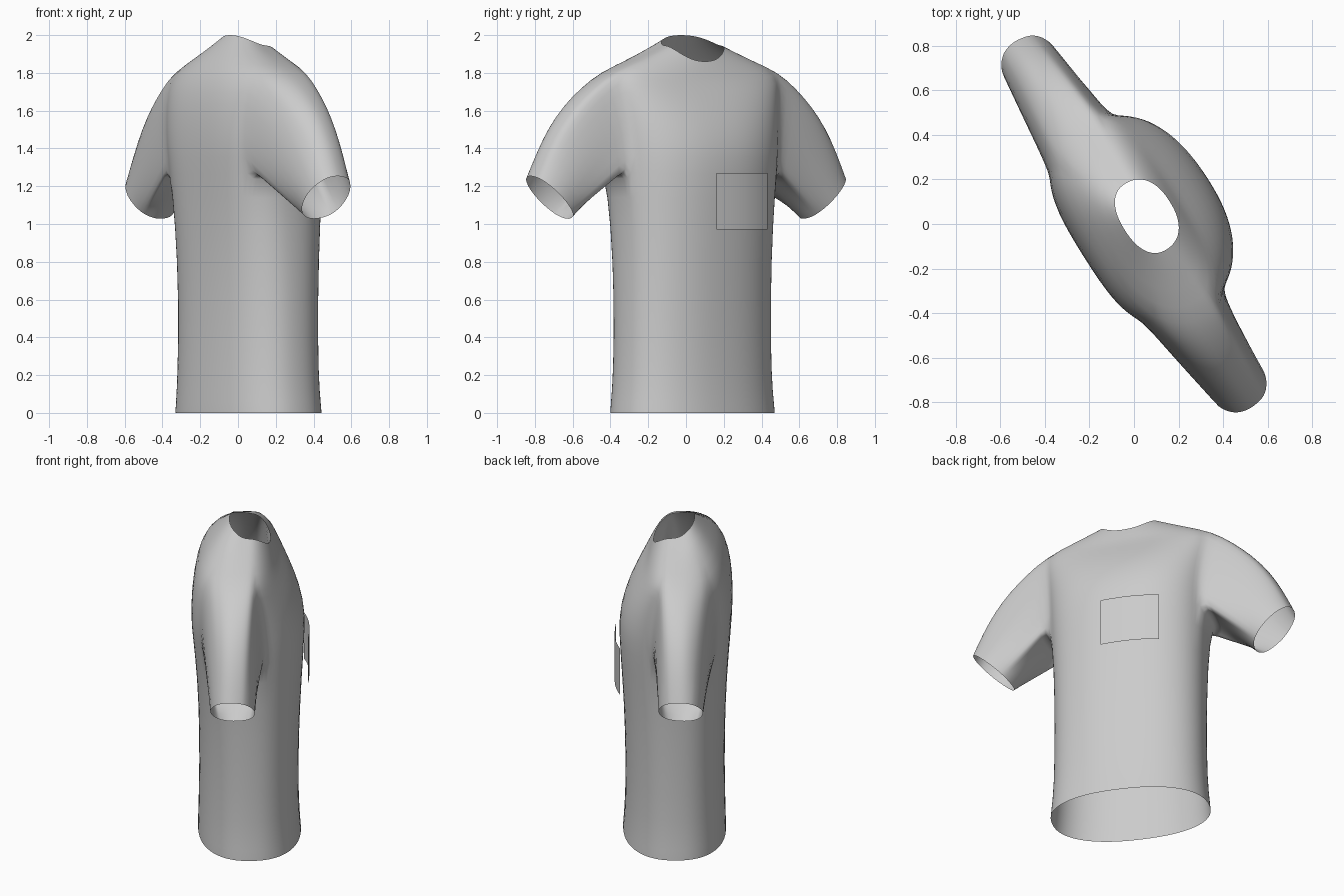
import bpy, bmesh, math
from mathutils import Vector, Matrix

cube = bpy.data.objects.get("Cube")
if cube:
    bpy.data.objects.remove(cube)

TURN = Matrix.Rotation(math.radians(-58), 4, 'Z')
MID, POWER, COLS = 0.062, 2.3, 40

grey = bpy.data.materials.new("grey_cloth")
grey.use_nodes = True
grey.diffuse_color = (0.6, 0.6, 0.6, 1)
grey.node_tree.nodes["Principled BSDF"].inputs["Base Color"].default_value = (0.6, 0.6, 0.6, 1)


def finish(bm, name, levels):
    bm.transform(TURN)
    mesh = bpy.data.meshes.new(name)
    bm.to_mesh(mesh)
    bm.free()
    mesh.materials.append(grey)
    obj = bpy.data.objects.new(name, mesh)
    bpy.context.collection.objects.link(obj)
    for p in mesh.polygons:
        p.use_smooth = True
    if levels:
        sub = obj.modifiers.new("smooth", 'SUBSURF')
        sub.levels = sub.render_levels = levels


def rounded(v, power):
    return math.copysign(abs(v) ** (2 / power), v)


# Torso rings: half width, front, back, heights at front, side and back,
# squareness of the back, twist in degrees
rings = [
    (0.475, 0.37, -0.235, 0, 0, 0, 2.3, 4),
    (0.472, 0.367, -0.235, 0.04, 0.04, 0.04, 2.3, 4),
    (0.455, 0.355, -0.23, 0.2, 0.2, 0.2, 2.3, 4),
    (0.45, 0.355, -0.225, 0.6, 0.6, 0.6, 2.3, 4),
    (0.455, 0.375, -0.24, 1.0, 1.0, 1.0, 2.5, 3),
    (0.475, 0.395, -0.265, 1.29, 1.3, 1.29, 2.8, 1),
    (0.482, 0.385, -0.272, 1.42, 1.43, 1.42, 3.1, 0),
    (0.495, 0.345, -0.268, 1.55, 1.58, 1.57, 3.1, 0),
    (0.515, 0.28, -0.25, 1.67, 1.71, 1.70, 3.0, 0),
    (0.525, 0.23, -0.215, 1.75, 1.805, 1.80, 2.6, 0),
    (0.36, 0.21, -0.14, 1.81, 1.865, 1.90, 2.3, 0),
    (0.175, 0.19, -0.05, 1.86, 1.945, 2.0, 2.3, 0),
]
# Rows and columns left open for each armhole, reaching further round the back
LOW, HIGH, FRONT, BACK = 5, 9, 2, 5
HALF = COLS // 2
armholes = {
    1: [k % COLS for k in range(-BACK, FRONT + 1)],
    -1: list(range(HALF - FRONT, HALF + BACK + 1)),
}
open_cols = {c for cols in armholes.values() for c in cols[:-1]}

bm = bmesh.new()
grid = []
for a, front, back, zf, zs, zb, square, twist in rings:
    row = []
    spin = Matrix.Rotation(math.radians(twist), 3, 'Z')
    for i in range(COLS):
        t = math.tau * i / COLS
        s = math.sin(t)
        reach, power, ztip, ease = (front - MID, POWER, zf, 2) if s > 0 else (MID - back, square, zb, 1.4)
        z = zs + (ztip - zs) * abs(s) ** ease
        p = spin @ Vector((a * rounded(math.cos(t), power), reach * rounded(s, power), z))
        row.append(bm.verts.new(p + Vector((0, MID, 0))))
    grid.append(row)

for r in range(len(grid) - 1):
    for i in range(COLS):
        if LOW <= r < HIGH and i in open_cols:
            continue
        j = (i + 1) % COLS
        bm.faces.new((grid[r][i], grid[r][j], grid[r + 1][j], grid[r + 1][i]))

# Sleeves: grown from each armhole edge to a tilted round cuff
for side, cols in armholes.items():
    loop = [grid[LOW][c] for c in cols]
    loop += [grid[r][cols[-1]] for r in range(LOW + 1, HIGH)]
    loop += [grid[HIGH][c] for c in reversed(cols)]
    loop += [grid[r][cols[0]] for r in range(HIGH - 1, LOW, -1)]
    start = [v.co.copy() for v in loop]
    prev = loop
    for k in range(1, 6):
        t = k / 5
        ring = []
        for p in start:
            phi = math.atan2((p.z - 1.55) / 0.26, (p.y + 0.01) / 0.19)
            up = math.sin(phi)
            cuff = Vector((side * (0.86 + 0.12 * up), 0.014 * side + 0.137 * math.cos(phi), 1.14 + 0.115 * up))
            bulge = 0.05 * math.sin(math.pi * t) * max(0, up)
            ring.append(bm.verts.new(p.lerp(cuff, t) + Vector((side * bulge, 0, bulge))))
        n = len(ring)
        for i in range(n):
            j = (i + 1) % n
            bm.faces.new((prev[i], prev[j], ring[j], ring[i]))
        prev = ring
bmesh.ops.recalc_face_normals(bm, faces=bm.faces[:])
finish(bm, "shirt", 1)

# Chest pocket: a thin patch that follows the curve of the chest
bm = bmesh.new()
rows = []
for z in (0.97, 1.07, 1.17, 1.27):
    row = []
    for k in range(9):
        u = -0.275 + 0.345 * k / 8
        n = MID + 0.325 * (1 - abs(u / 0.47) ** POWER) ** (1 / POWER) + 0.03
        row.append(bm.verts.new((u, n, z)))
    rows.append(row)
for lower, upper in zip(rows, rows[1:]):
    for k in range(8):
        bm.faces.new((lower[k + 1], lower[k], upper[k], upper[k + 1]))
finish(bm, "chest_pocket", 0)
